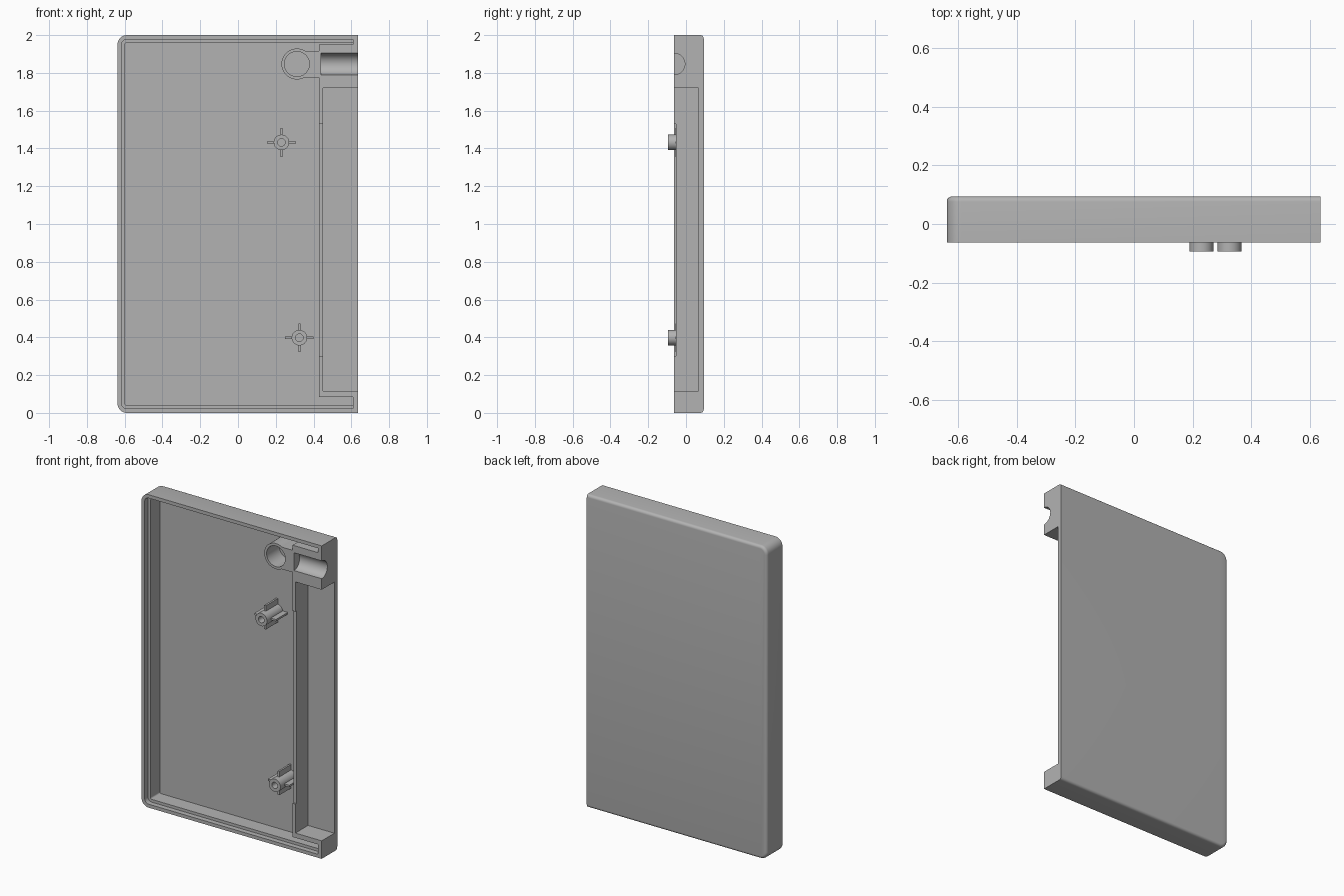
import bpy, bmesh, math
from mathutils import Matrix, Vector

cube = bpy.data.objects.get("Cube")
if cube:
    bpy.data.objects.remove(cube)

grey = bpy.data.materials.new("plain grey")
grey.use_nodes = True
COLOUR = (0.45, 0.45, 0.45, 1)
grey.diffuse_color = COLOUR
grey.node_tree.nodes["Principled BSDF"].inputs["Base Color"].default_value = COLOUR

# Main levels, front to back, and the outer edges
FRONT, LEDGE, FLOOR, BACK = -0.063, -0.03, 0.065, 0.094
LEFT, RIGHT, TOP = -0.638, 0.636, 2.0
WALL = 0.43


def finish(name, bm):
    bmesh.ops.recalc_face_normals(bm, faces=bm.faces)
    mesh = bpy.data.meshes.new(name)
    bm.to_mesh(mesh)
    bm.free()
    mesh.materials.append(grey)
    obj = bpy.data.objects.new(name, mesh)
    bpy.context.collection.objects.link(obj)
    return obj


def prism(name, outline, y0, y1, fillet=0):
    """Extrude an x-z outline along y; optionally round the back rim except on the open side."""
    bm = bmesh.new()
    face = bm.faces.new([bm.verts.new((x, y0, z)) for x, z in outline])
    ext = bmesh.ops.extrude_face_region(bm, geom=[face])["geom"]
    bmesh.ops.translate(bm, vec=(0, y1 - y0, 0),
                        verts=[v for v in ext if isinstance(v, bmesh.types.BMVert)])
    if fillet:
        rim = [e for e in bm.edges
               if all(abs(v.co.y - y1) < 1e-5 for v in e.verts)
               and not all(abs(v.co.x - RIGHT) < 1e-5 for v in e.verts)]
        bmesh.ops.bevel(bm, geom=rim, offset=fillet, segments=5,
                        profile=0.5, affect="EDGES")
    return finish(name, bm)


def box(name, x0, x1, y0, y1, z0, z1):
    return prism(name, [(x0, z0), (x1, z0), (x1, z1), (x0, z1)], y0, y1)


def cylinder(name, radius, start, end, sides=48):
    start, end = Vector(start), Vector(end)
    axis = end - start
    bm = bmesh.new()
    turn = axis.to_track_quat("Z", "Y").to_matrix().to_4x4()
    bmesh.ops.create_cone(bm, cap_ends=True, segments=sides, radius1=radius,
                          radius2=radius, depth=axis.length,
                          matrix=Matrix.Translation((start + end) / 2) @ turn)
    return finish(name, bm)


def combine(obj, tool, operation="DIFFERENCE"):
    mod = obj.modifiers.new("combine", "BOOLEAN")
    mod.operation, mod.object, mod.solver = operation, tool, "EXACT"
    bpy.context.view_layer.objects.active = obj
    bpy.ops.object.modifier_apply(modifier=mod.name)
    bpy.data.objects.remove(tool)


def arc(cx, cz, r, a0, steps=8):
    return [(cx + r * math.cos(a), cz + r * math.sin(a))
            for a in (math.radians(a0 + 90 * i / steps) for i in range(steps + 1))]


def left_corners(inset, r):
    x = LEFT + inset + r
    return arc(x, TOP - inset - r, r, 90) + arc(x, inset + r, r, 180)


def tray_outline(inset):
    """Cavity with a narrow slot above and below the side compartment."""
    end = 0.61
    return left_corners(inset, 0.05 - inset) + [
        (end, inset), (end, 0.085), (WALL, 0.085),
        (WALL, 1.95), (end, 1.95), (end, TOP - inset)]


# Shell: rounded slab, hollowed from the front
shell = prism("tray_shell", left_corners(0, 0.05) + [(RIGHT, 0), (RIGHT, TOP)],
              FRONT, BACK, fillet=0.018)
combine(shell, prism("cavity", tray_outline(0.04), FRONT - 0.1, FLOOR))
combine(shell, prism("rim_step", tray_outline(0.022), FRONT - 0.1, LEDGE))

# Side compartment, lowered dividing wall and cable channel
combine(shell, box("compartment", 0.45, 0.8, -0.2, FLOOR, 0.115, 1.72))
combine(shell, box("wall_notch", 0.41, 0.47, -0.2, -0.052, 0.30, 1.53))
combine(shell, cylinder("channel", 0.057, (0.44, FRONT, 1.847), (0.8, FRONT, 1.847)))

# Round socket joined to the channel block by a neck
SX, SZ = 0.312, 1.847
socket = cylinder("round_socket", 0.082, (SX, FRONT, SZ), (SX, FLOOR + 0.005, SZ))
combine(socket, box("neck", SX, WALL, FRONT, FLOOR + 0.005, 1.776, 1.917), "UNION")
combine(socket, cylinder("bore", 0.066, (SX, -0.2, SZ), (SX, FLOOR, SZ)))

# Hollow screw posts with four ribs each
parts = [shell, socket]
for label, x, z in (("upper", 0.23, 1.432), ("lower", 0.325, 0.398)):
    post = cylinder(label + "_screw_post", 0.041, (x, -BACK, z), (x, FLOOR + 0.005, z))
    for w, h in ((0.076, 0.006), (0.006, 0.076)):
        combine(post, box("rib", x - w, x + w, -0.055, FLOOR + 0.005, z - h, z + h), "UNION")
    combine(post, cylinder("screw_hole", 0.02, (x, -0.2, z), (x, FLOOR, z), 32))
    parts.append(post)

# Smooth curved faces, keep hard edges
bpy.ops.object.select_all(action="DESELECT")
for obj in parts:
    obj.select_set(True)
bpy.context.view_layer.objects.active = shell
bpy.ops.object.shade_smooth_by_angle(angle=math.radians(30))
